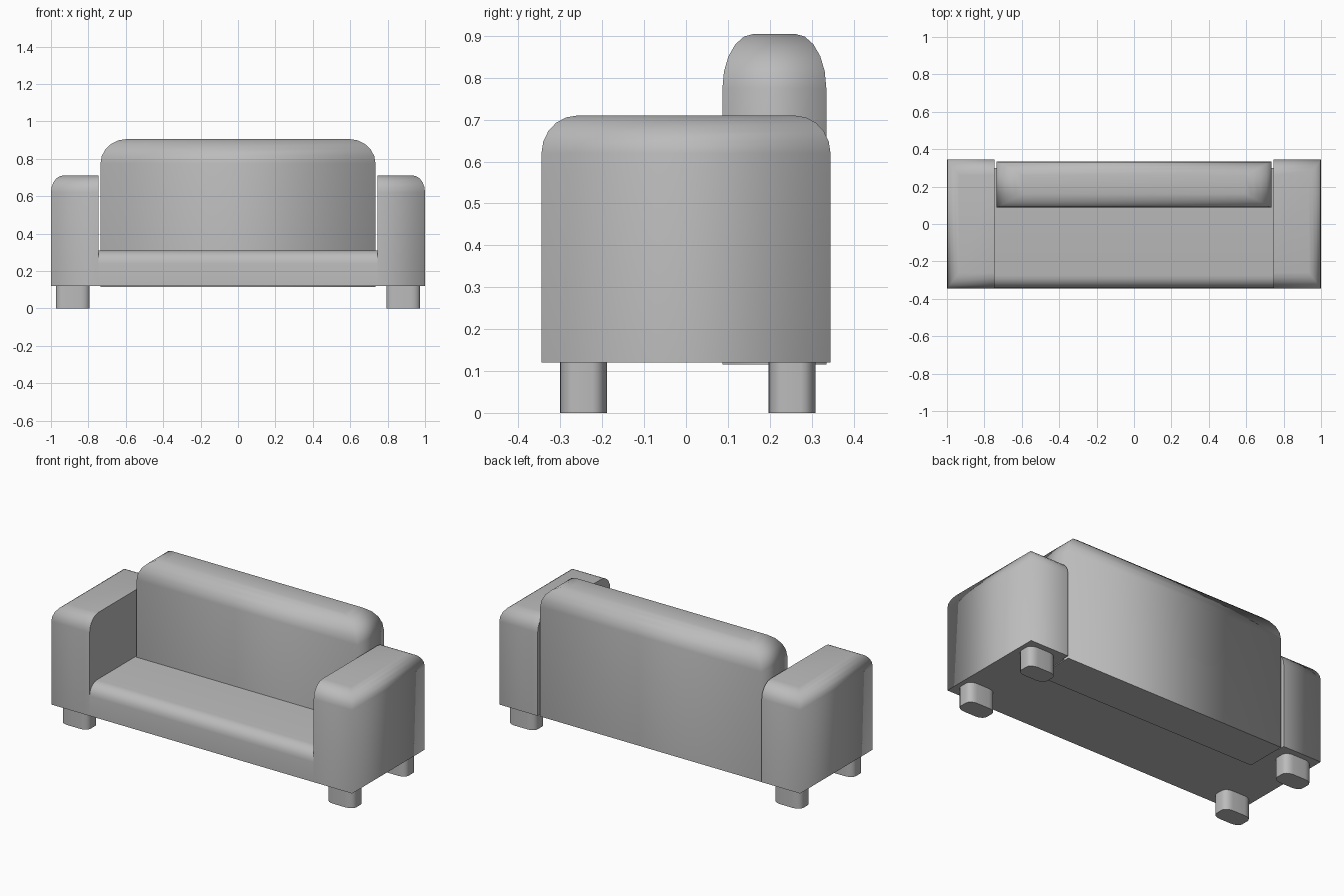
import bpy
import bmesh
from mathutils import Vector

cube = bpy.data.objects.get("Cube")
if cube:
    bpy.data.objects.remove(cube, do_unlink=True)

fabric = bpy.data.materials.new("grey_fabric")
fabric.use_nodes = True
fabric.diffuse_color = (0.5, 0.5, 0.5, 1)
fabric.node_tree.nodes["Principled BSDF"].inputs["Base Color"].default_value = (0.5, 0.5, 0.5, 1)


def rounded_box(name, low, high, radii, chosen, flat_sides, segments=5):
    """Box with elliptical rounding on chosen edges; flat_sides keep hard borders.

    chosen(d) receives the edge's direction from the box centre, as signs per axis.
    """
    low, high, radii = Vector(low), Vector(high), Vector(radii)
    centre, size = (low + high) / 2, high - low
    bm = bmesh.new()
    bmesh.ops.create_cube(bm, size=1)
    # Work in units of the radii so that one bevel gives elliptical corners
    edges = []
    for e in bm.edges:
        mid = (e.verts[0].co + e.verts[1].co) * 1.0
        if chosen([round(c) for c in mid]):
            edges.append(e)
    for v in bm.verts:
        v.co = Vector(c * s / r for c, s, r in zip(v.co, size, radii))
    bmesh.ops.bevel(bm, geom=edges, offset=1, segments=segments,
                    profile=0.5, affect='EDGES', clamp_overlap=True)
    for v in bm.verts:
        v.co = centre + Vector(c * r for c, r in zip(v.co, radii))
    bmesh.ops.recalc_face_normals(bm, faces=bm.faces)
    bm.normal_update()
    for f in bm.faces:
        f.smooth = True
    for e in bm.edges:
        if any(f.normal.dot(Vector(s)) > 0.99 for f in e.link_faces for s in flat_sides):
            e.smooth = False
    mesh = bpy.data.meshes.new(name)
    bm.to_mesh(mesh)
    bm.free()
    mesh.materials.append(fabric)
    obj = bpy.data.objects.new(name, mesh)
    bpy.context.collection.objects.link(obj)
    return obj


DOWN = (0, 0, -1)

# Seat with a rounded front edge
rounded_box("seat", (-0.745, -0.345, 0.12), (0.745, 0.3, 0.31), (0.07, 0.07, 0.07),
            lambda d: d[1] < 0 and d[2] > 0,
            [DOWN, (1, 0, 0), (-1, 0, 0), (0, 1, 0)])

# Backrest, rounded all around its top
rounded_box("backrest", (-0.735, 0.087, 0.115), (0.735, 0.335, 0.905), (0.14, 0.075, 0.13),
            lambda d: d[2] > 0, [DOWN])

# Arms and legs on both sides
for side, s in (("left", 1), ("right", -1)):
    x0, x1 = sorted((s * 0.745, s))
    rounded_box(side + "_arm", (x0, -0.345, 0.12), (x1, 0.345, 0.71), (0.065, 0.085, 0.09),
                lambda d: d[2] > 0 and d[0] != -s, [DOWN, (-s, 0, 0)])
    x0, x1 = sorted((s * 0.793, s * 0.973))
    for end, y in (("front", -0.245), ("back", 0.253)):
        rounded_box(f"{end}_{side}_leg", (x0, y - 0.056, 0), (x1, y + 0.056, 0.125),
                    (0.05, 0.035, 0.05), lambda d: d[2] == 0, [DOWN, (0, 0, 1)])
